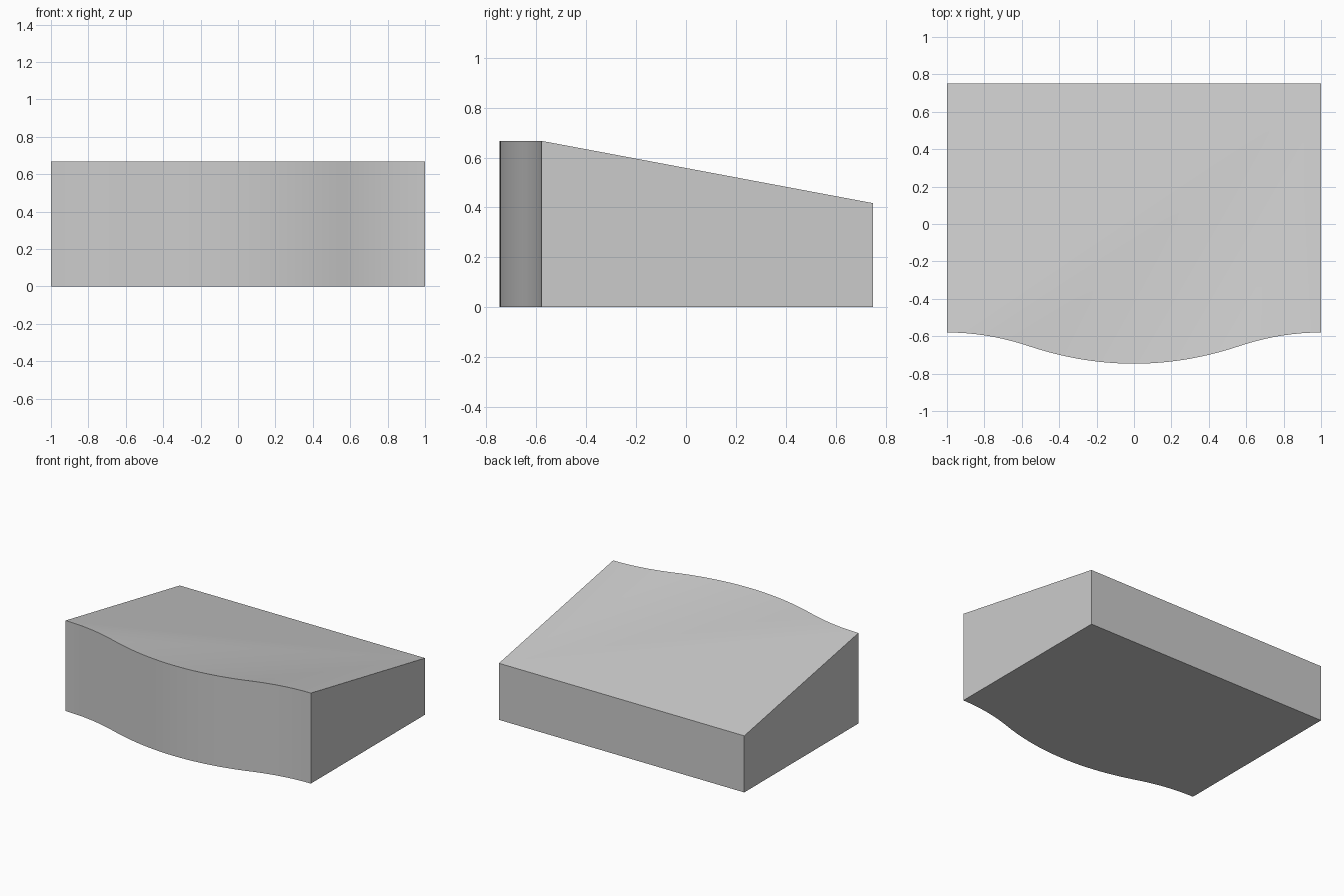
import bpy, bmesh

if "Cube" in bpy.data.objects:
    bpy.data.objects.remove(bpy.data.objects["Cube"])

BACK_Y, FRONT_Y, CORNER_Y = 0.75, -0.747, -0.58
FRONT_H, BACK_H = 0.667, 0.417
BEND_X, BEND_Y = 0.58, -0.647
STEPS = 40


def front_y(x):
    """Bowed front: convex middle blending into concave ends."""
    x = abs(x)
    if x < BEND_X:
        return FRONT_Y + (BEND_Y - FRONT_Y) * (x / BEND_X) ** 2
    return CORNER_Y + (BEND_Y - CORNER_Y) * ((1 - x) / (1 - BEND_X)) ** 2


bm = bmesh.new()

# Outline, front curve left to right, then the two back corners
xs = [-1 + 2 * i / STEPS for i in range(STEPS + 1)]
outline = [(x, front_y(x), FRONT_H) for x in xs]
outline += [(1, BACK_Y, BACK_H), (-1, BACK_Y, BACK_H)]
low = [bm.verts.new((x, y, 0)) for x, y, h in outline]
high = [bm.verts.new(p) for p in outline]

# Walls and flat base
n = len(outline)
for i in range(n):
    j = (i + 1) % n
    bm.faces.new((low[i], low[j], high[j], high[i]))
bm.faces.new(low[::-1])

# Sloping top, fanned from the back right corner
back_right, back_left = high[-2], high[-1]
for i in range(STEPS):
    bm.faces.new((high[i], high[i + 1], back_right))
bm.faces.new((high[0], back_right, back_left))

bmesh.ops.recalc_face_normals(bm, faces=bm.faces[:])
mesh = bpy.data.meshes.new("wedge_block")
bm.to_mesh(mesh)
bm.free()
block = bpy.data.objects.new("wedge_block", mesh)
bpy.context.collection.objects.link(block)

# Smooth curved faces, sharp edges
bpy.context.view_layer.objects.active = block
block.select_set(True)
bpy.ops.object.shade_smooth_by_angle()
